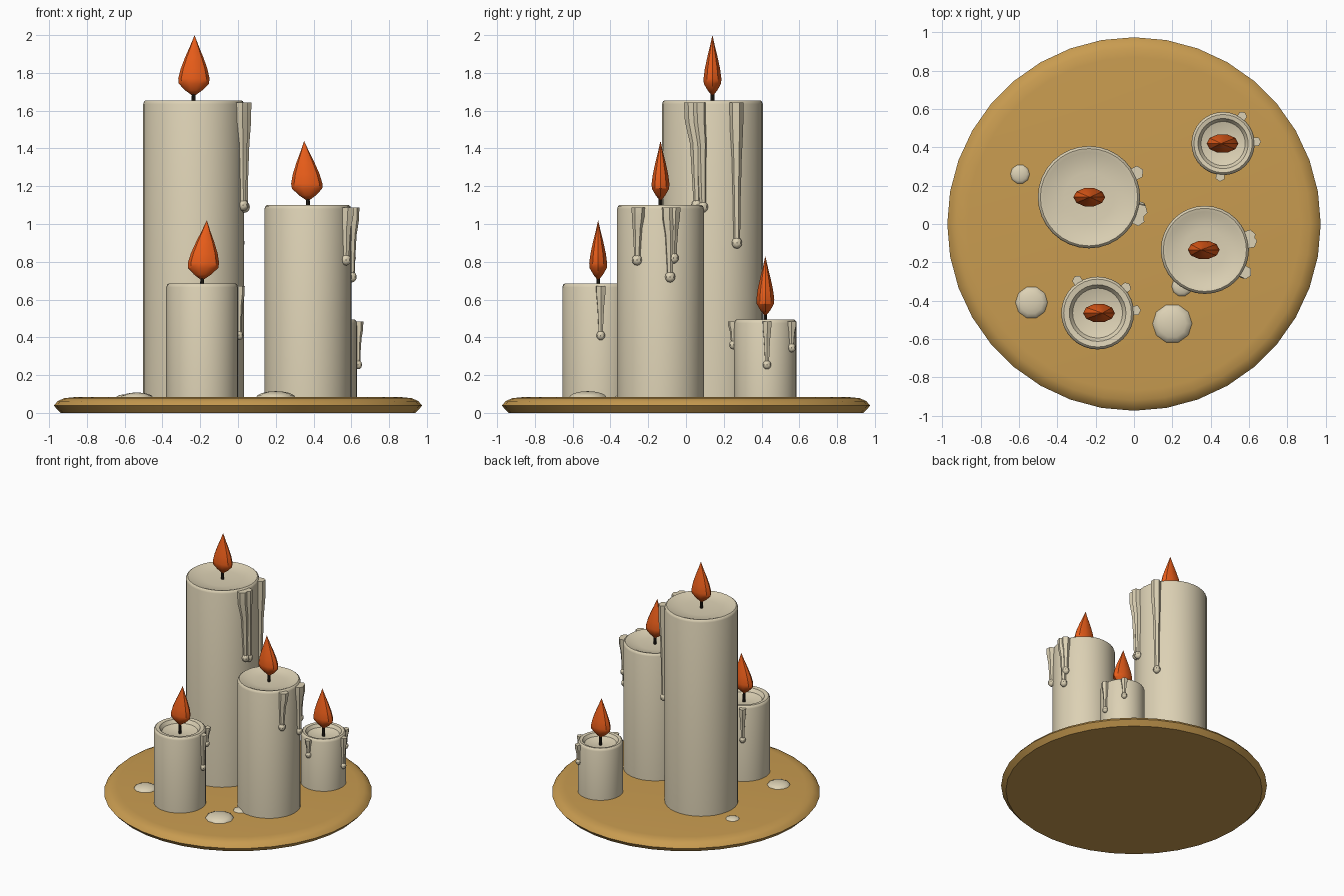
import bpy, bmesh, math
from math import sin, cos, pi, radians

if "Cube" in bpy.data.objects:
    bpy.data.objects.remove(bpy.data.objects["Cube"])


def material(name, rgb):
    m = bpy.data.materials.new(name)
    m.diffuse_color = (*rgb, 1)
    m.use_nodes = True
    m.node_tree.nodes["Principled BSDF"].inputs["Base Color"].default_value = m.diffuse_color
    return m


WAX = material("wax", (0.72, 0.64, 0.46))
WOOD = material("wood", (0.58, 0.33, 0.08))
FIRE = material("fire", (0.82, 0.11, 0.01))
SOOT = material("soot", (0.02, 0.015, 0.01))


def rings(name, sections, n, mat, rot=0.0, angle=35):
    """Skin a stack of elliptical sections (x, y, z, rx, ry), rotated by rot."""
    bm = bmesh.new()
    loops = []
    for x, y, z, rx, ry in sections:
        loop = []
        for i in range(n):
            t = 2 * pi * i / n
            u, v = rx * cos(t), ry * sin(t)
            loop.append(bm.verts.new((x + u * cos(rot) - v * sin(rot),
                                      y + u * sin(rot) + v * cos(rot), z)))
        loops.append(loop)
    for a, b in zip(loops, loops[1:]):
        for i in range(n):
            j = (i + 1) % n
            bm.faces.new((a[i], a[j], b[j], b[i]))
    bm.faces.new(loops[0][::-1])
    bm.faces.new(loops[-1])
    bmesh.ops.remove_doubles(bm, verts=bm.verts, dist=1e-5)
    bmesh.ops.recalc_face_normals(bm, faces=bm.faces)
    me = bpy.data.meshes.new(name)
    bm.to_mesh(me)
    bm.free()
    me.materials.append(mat)
    ob = bpy.data.objects.new(name, me)
    bpy.context.collection.objects.link(ob)
    bpy.ops.object.select_all(action='DESELECT')
    ob.select_set(True)
    bpy.context.view_layer.objects.active = ob
    bpy.ops.object.shade_smooth_by_angle(angle=radians(angle))
    return ob


def lathe(name, profile, x, y, n, mat, squash=1.0, lean=0.0, angle=35):
    z0, z1 = profile[0][1], profile[-1][1]
    secs = [(x + lean * (z - z0) / (z1 - z0) if lean else x, y, z, r, r * squash)
            for r, z in profile]
    return rings(name, secs, n, mat, angle=angle)


def drip(name, x, y, r, top, deg, end, w, sway):
    """Wax run hugging the candle side, thinning down to a bead."""
    secs = []
    length = top - end
    for f, k, s in ((0, 1, 0), (0.18, 0.95, 0.1), (0.4, 0.72, 0.7),
                    (0.7, 0.55, 0.8), (1, 0.45, 1)):
        a = radians(deg) + sway * s / r
        d = r + w * (0.3 if f < 0.3 else 0.2)
        secs.append((x + d * cos(a), y + d * sin(a), top - length * f, w * k, w * k))
    rings(name, secs, 6, WAX, radians(deg), 30)
    bx, by = secs[-1][:2]
    b = 0.5 * w + 0.009
    lathe(name + "_bead", [(b * sin(pi * i / 6), end - b * 1.1 * cos(pi * i / 6))
                           for i in range(7)], bx, by, 8, WAX)


# Round wooden plate
lathe("plate", [(0.94, 0), (0.975, 0.038), (0.955, 0.062), (0.92, 0.078), (0.87, 0.083)],
      0, 0, 36, WOOD)

# Candles: x, y, radius, top, dish depth, rim width, flame bottom, flame tip, lean, drip width,
# drips (angle, end height, sideways sway)
CANDLES = {
    "tall": (-0.235, 0.14, 0.267, 1.655, 0.025, 0.018, 1.675, 2.0, 0.005, 0.038,
             [(-24, 1.10, 0.03), (-15, 1.09, 0.02), (27, 0.90, 0.005)]),
    "medium": (0.37, -0.135, 0.23, 1.10, 0.025, 0.018, 1.12, 1.44, -0.02, 0.036,
               [(-29, 0.81, -0.01), (17, 0.82, 0.0), (10, 0.72, 0.01)]),
    "short": (-0.19, -0.465, 0.19, 0.685, 0.05, 0.03, 0.70, 1.02, 0.025, 0.028,
              [(4, 0.41, 0.0), (42, 0.54, 0.0), (122, 0.42, 0.0)]),
    "small": (0.465, 0.42, 0.165, 0.495, 0.045, 0.022, 0.51, 0.83, -0.01, 0.026,
              [(3, 0.255, 0.0), (55, 0.345, 0.0), (-95, 0.36, 0.0)]),
}

for name, (x, y, r, top, dip, rim, f0, f1, lean, w, drips) in CANDLES.items():
    # Wax body with a rounded rim and melted dish
    ri = r - 0.012 - rim
    lathe(name + "_candle", [
        (r, 0.07), (r, top - 0.02), (r - 0.005, top - 0.006), (r - 0.013, top),
        (ri, top - 0.004), (ri * 0.88, top - dip * 0.6), (ri * 0.55, top - dip * 0.9),
        (0, top - dip)], x, y, 32, WAX)
    # Wick
    lathe(name + "_wick", [(0.011, top - dip - 0.01), (0.009, f0 + 0.05)], x, y, 8, SOOT)
    # Flattened teardrop flame
    h = f1 - f0
    lathe(name + "_flame", [(r0, f0 + h * t) for r0, t in (
        (0, 0), (0.045, 0.1), (0.08, 0.21), (0.083, 0.29), (0.071, 0.45),
        (0.048, 0.64), (0.023, 0.82), (0, 1))], x, y, 10, FIRE, 0.6, lean)
    # Drips
    for i, (deg, end, sway) in enumerate(drips):
        drip(f"{name}_drip_{i + 1}", x, y, r, top - 0.012, deg, end, w, sway)

# Wax puddles on the plate
for i, (x, y, r, h) in enumerate([(-0.595, 0.26, 0.052, 0.018), (-0.535, -0.41, 0.086, 0.028),
                                  (0.20, -0.52, 0.105, 0.035), (0.25, -0.325, 0.055, 0.02)]):
    lathe(f"puddle_{i + 1}", [(r * cos(a), 0.08 + h * sin(a)) for a in
                              (-0.4, 0, 0.4, 0.8, 1.2, pi / 2)], x, y, 10, WAX)
